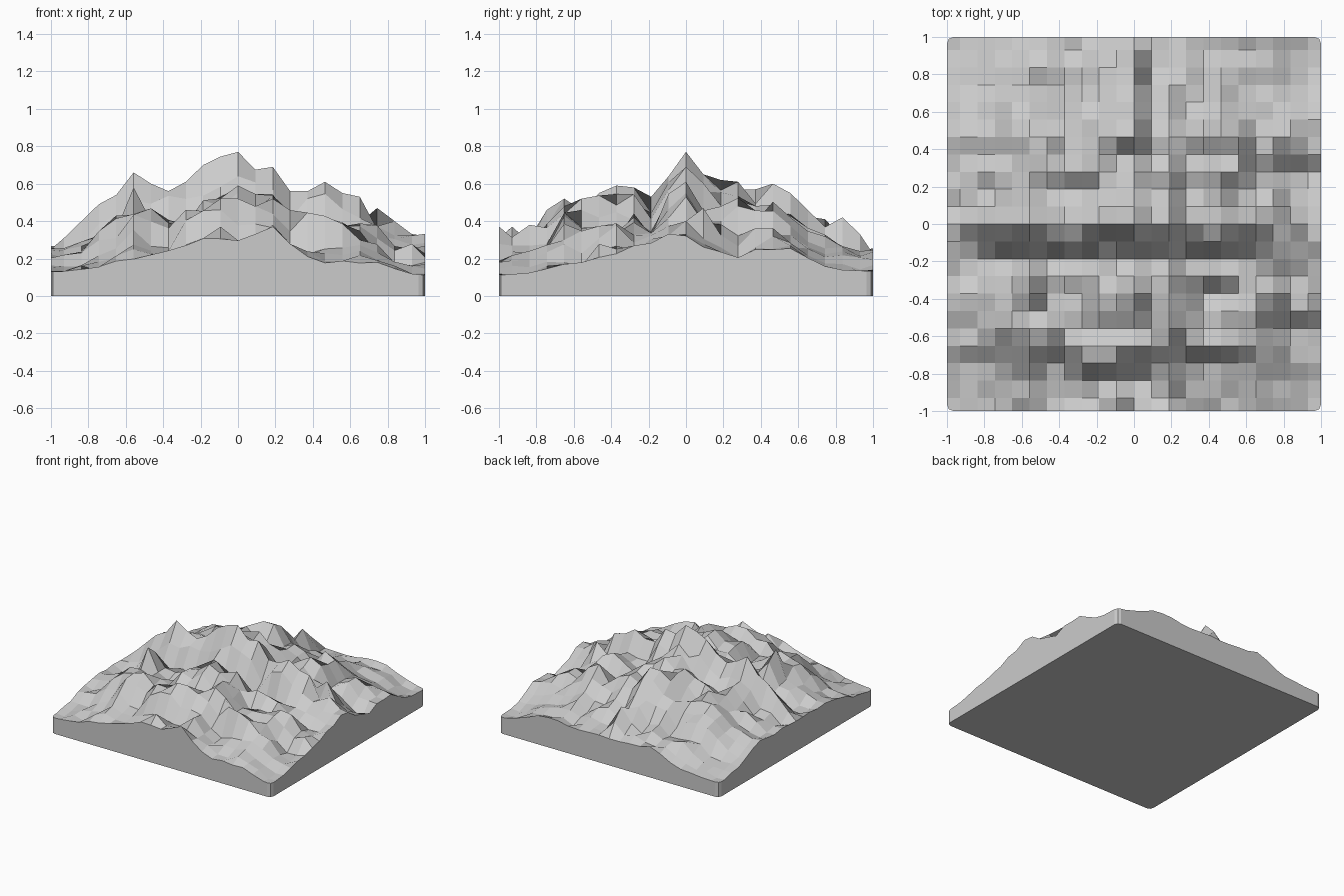
import bpy, bmesh, random

if "Cube" in bpy.data.objects:
    bpy.data.objects.remove(bpy.data.objects["Cube"])

random.seed(7)
N, STEP = 11, 0.093

# Skyline heights, seen from the front (along x) and from the right (along y)
SKY_X = [.26, .31, .40, .49, .54, .66, .60, .56, .61, .70, .745, .77,
         .675, .69, .56, .56, .61, .55, .53, .47, .40, .33, .32]
SKY_Y = [.36, .37, .38, .46, .52, .52, .55, .59, .58, .53, .64, .77,
         .65, .62, .61, .57, .60, .55, .46, .41, .42, .33, .26]

# Height of the cut edge on each of the four walls
FRONT = [(-1, .13), (-.74, .16), (-.5, .22), (-.3, .25), (-.2, .3), (0, .31), (.1, .33),
         (.19, .36), (.37, .22), (.46, .18), (.65, .18), (.74, .2), (.93, .13), (1, .11)]
RIGHT = [(-1, .11), (-.83, .13), (-.74, .16), (-.56, .18), (-.28, .26), (-.1, .32), (0, .31),
         (.1, .27), (.28, .2), (.37, .24), (.56, .26), (.74, .16), (1, .13)]
BACK = [(-1, .12), (-.65, .14), (-.37, .25), (-.15, .22), (.1, .22), (.37, .23), (.6, .25), (1, .13)]
LEFT = [(-1, .13), (-.74, .18), (-.47, .25), (-.08, .26), (.25, .25), (.45, .27), (.71, .17), (1, .12)]

# Cliffs: (row, first column, last column, drop) falling towards the front
CLIFFS_Y = [(-1, -10, 5, .07), (0, -3, 3, .03), (-3, -6, -2, .07), (-3, 3, 6, .08),
            (-5, 6, 10, .07), (4, 8, 10, .09), (3, -5, -3, .08), (-7, 1, 6, .07),
            (-8, -3, 1, .06), (-6, -9, -4, .05), (5, -1, 0, .08)]
# Cliffs: (column, first row, last row, drop) falling to the right
CLIFFS_X = [(0, 2, 10, .035), (6, 2, 6, .05), (3, -6, -2, .05)]


def coord(k):
    return k * STEP if abs(k) < N else (1 if k > 0 else -1)


def sample(profile, t):
    for (a, za), (b, zb) in zip(profile, profile[1:]):
        if t <= b:
            return za + (zb - za) * (t - a) / (b - a)
    return profile[-1][1]


def fade(d):
    return max(0, 1 - d / .35)


def inside(k):
    return abs(k[0]) < N and abs(k[1]) < N


# Broad mountain shape, pulled to the wall profiles near the border
R = range(-N, N + 1)
h = {}
for i in R:
    for j in R:
        x, y = coord(i), coord(j)
        z = SKY_X[i + N] * SKY_Y[j + N] / .77 * .96
        pulls = [(fade(1 + y), FRONT, x), (fade(1 - y), BACK, x),
                 (fade(1 + x), LEFT, y), (fade(1 - x), RIGHT, y)]
        total = sum(p[0] for p in pulls)
        z += sum(w * (sample(p, t) - z) for w, p, t in pulls) / max(1, total)
        h[i, j] = z


# Crags and cliffs inside the border
def shift(key, dz):
    if inside(key):
        h[key] += dz


for k, a, b, d in CLIFFS_Y:
    for i in range(a, b + 1):
        for o, f in ((1, .25), (0, .5), (-1, -.5), (-2, -.25)):
            shift((i, k + o), f * d)
for k, a, b, d in CLIFFS_X:
    for j in range(a, b + 1):
        for o, f in ((-1, .25), (0, .5), (1, -.5), (2, -.25)):
            shift((k + o, j), f * d)
for k in h:
    crag = random.uniform(-.06, .055) * min(1, h[k] / .4)
    if inside(k):
        h[k] += crag
    elif abs(k[0]) != abs(k[1]):
        h[k] += crag * .3

# Fit the crags under both skylines, then raise one summit per column and row
for k in h:
    if inside(k):
        h[k] = max(.1, min(h[k], SKY_X[k[0] + N], SKY_Y[k[1] + N]))
h[0, 0] = .77
h[-6, -4], h[-1, 5] = .58, .60


def raise_summit(line, target):
    top = max(line, key=lambda k: h[k] - .012 * (abs(k[0]) + abs(k[1])))
    lift = target - max(h[k] for k in line)
    if lift > 0:
        h[top] = target


for k in range(-N + 1, N):
    inner = range(-N + 1, N)
    raise_summit([(k, j) for j in inner if SKY_Y[j + N] >= SKY_X[k + N] - .01], SKY_X[k + N])
    raise_summit([(i, k) for i in inner if SKY_X[i + N] >= SKY_Y[k + N] - .01], SKY_Y[k + N])

# Terrain surface plus walls and flat floor
bm = bmesh.new()
v = {k: bm.verts.new((coord(k[0]), coord(k[1]), z)) for k, z in h.items()}
for i in range(-N, N):
    for j in range(-N, N):
        bm.faces.new((v[i, j], v[i + 1, j], v[i + 1, j + 1], v[i, j + 1]))
rim = ([(i, -N) for i in range(-N, N)] + [(N, j) for j in range(-N, N)]
       + [(i, N) for i in range(N, -N, -1)] + [(-N, j) for j in range(N, -N, -1)])
low = [bm.verts.new((coord(i), coord(j), 0)) for i, j in rim]
for n, k in enumerate(rim):
    m = (n + 1) % len(rim)
    bm.faces.new((low[n], low[m], v[rim[m]], v[k]))
bm.faces.new(low[::-1])

# Small rounded corners on the block
corners = [e for e in bm.edges if abs(e.verts[0].co.x) == 1 and abs(e.verts[0].co.y) == 1
           and (e.verts[0].co.xy - e.verts[1].co.xy).length < 1e-5]
bmesh.ops.bevel(bm, geom=corners, offset=.035, segments=2, profile=.5, affect='EDGES')
bmesh.ops.recalc_face_normals(bm, faces=bm.faces)

mesh = bpy.data.meshes.new("mountain_terrain")
bm.to_mesh(mesh)
bm.free()
bpy.context.collection.objects.link(bpy.data.objects.new("mountain_terrain", mesh))
